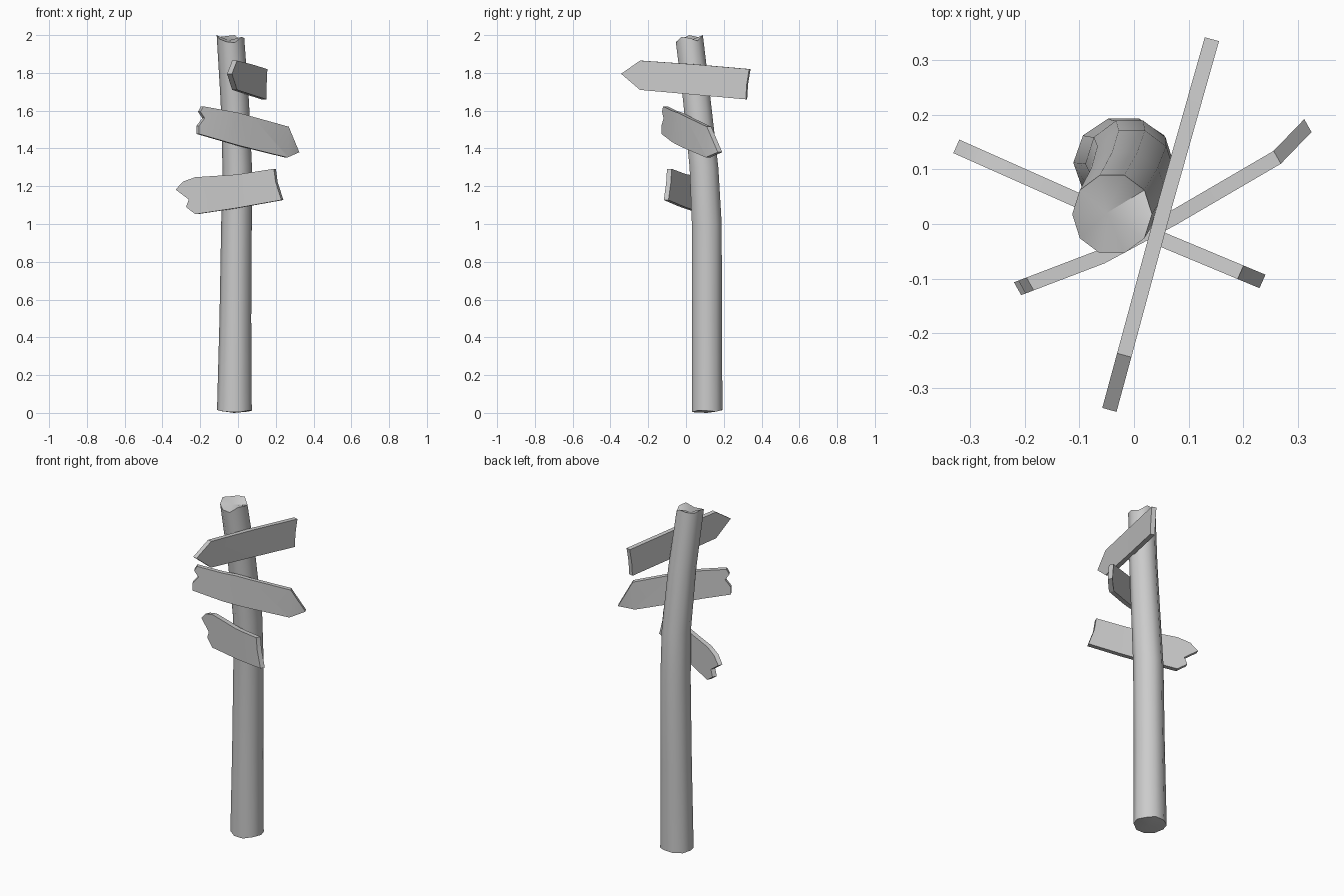
import bpy, bmesh, math
from mathutils import Vector

if "Cube" in bpy.data.objects:
    bpy.data.objects.remove(bpy.data.objects["Cube"])


def finish(name, bm, angle):
    bmesh.ops.recalc_face_normals(bm, faces=bm.faces)
    me = bpy.data.meshes.new(name)
    bm.to_mesh(me)
    bm.free()
    ob = bpy.data.objects.new(name, me)
    bpy.context.collection.objects.link(ob)
    bpy.ops.object.select_all(action='DESELECT')
    ob.select_set(True)
    bpy.context.view_layer.objects.active = ob
    bpy.ops.object.shade_smooth_by_angle(angle=math.radians(angle))
    return ob


def follow(path, u, axis):
    """Other horizontal coordinate of the path at position u."""
    other = 1 - axis
    for a, b in zip(path, path[1:]):
        if u <= b[axis] or b is path[-1]:
            t = (u - a[axis]) / (b[axis] - a[axis])
            return a[other] + t * (b[other] - a[other])


def plank(name, outline, path, axis, thick=0.027):
    """Flat outline (u, z) cut at the bends, wrapped on a path, then thickened."""
    bm = bmesh.new()
    bm.faces.new([bm.verts.new((u, 0, z)) for u, z in outline])
    for p in path[1:-1]:
        bmesh.ops.bisect_plane(bm, geom=bm.verts[:] + bm.edges[:] + bm.faces[:],
                               plane_co=(p[axis], 0, 0), plane_no=(1, 0, 0))
    d = Vector(path[-1]) - Vector(path[0])
    n = Vector((-d.y, d.x, 0)).normalized() * thick
    for v in bm.verts:
        u, w = v.co.x, follow(path, v.co.x, axis)
        v.co.x, v.co.y = (u, w) if axis == 0 else (w, u)
        v.co -= n / 2
    ext = bmesh.ops.extrude_face_region(bm, geom=bm.faces[:], use_keep_orig=True)
    bmesh.ops.translate(bm, vec=n, verts=[g for g in ext['geom']
                                          if isinstance(g, bmesh.types.BMVert)])
    return finish(name, bm, 30)


# Leaning post: rings of (z, centre x, centre y, radius x, radius y)
rings = [(0.01, -0.019, 0.112, 0.092, 0.085), (0.5, -0.014, 0.111, 0.084, 0.083),
         (1.0, -0.008, 0.11, 0.081, 0.083), (1.3, -0.004, 0.095, 0.078, 0.08),
         (1.65, -0.017, 0.058, 0.075, 0.077), (1.98, -0.04, 0.018, 0.073, 0.075)]
jag = [0.005, -0.01, 0.02, 0.015, 0.01, 0.02, 0.0, -0.015, -0.02, 0.01]
N = len(jag)
bm = bmesh.new()
loops = []
for i, (z, cx, cy, rx, ry) in enumerate(rings):
    k = {0: 0.3, len(rings) - 1: 1}.get(i, 0)
    loops.append([bm.verts.new((cx + rx * math.cos(math.tau * j / N),
                                cy + ry * math.sin(math.tau * j / N),
                                z + k * jag[j])) for j in range(N)])
for a, b in zip(loops, loops[1:]):
    for j in range(N):
        bm.faces.new((a[j], a[(j + 1) % N], b[(j + 1) % N], b[j]))
# Broken ends, fanned to a centre point
for loop, centre in ((loops[0], (-0.02, 0.11, 0.0)), (loops[-1], (-0.05, 0.02, 1.972))):
    c = bm.verts.new(centre)
    for j in range(N):
        bm.faces.new((loop[j], loop[(j + 1) % N], c))
finish("post", bm, 42)

# Top sign points to the front
plank("top_sign",
      [(-0.34, 1.795), (-0.24, 1.865), (0.05, 1.845), (0.338, 1.82),
       (0.325, 1.74), (0.32, 1.66), (0.04, 1.685), (-0.24, 1.71)],
      [(-0.045, -0.34), (0.058, 0.04), (0.143, 0.34)], 1)

# Middle sign is bent and points right, with a notched tail
plank("middle_sign",
      [(-0.19, 1.623), (0.0, 1.588), (0.262, 1.515), (0.318, 1.38), (0.255, 1.352),
       (0.0, 1.415), (-0.213, 1.477), (-0.213, 1.52), (-0.183, 1.56), (-0.205, 1.595)],
      [(-0.212, -0.118), (-0.06, -0.06), (0.07, 0.01), (0.262, 0.122), (0.318, 0.18)], 0)

# Bottom sign has a split left tip
plank("bottom_sign",
      [(-0.325, 1.182), (-0.285, 1.225), (-0.22, 1.248), (0.0, 1.262), (0.195, 1.292),
       (0.205, 1.22), (0.235, 1.127), (0.0, 1.085), (-0.22, 1.052),
       (-0.27, 1.09), (-0.255, 1.13)],
      [(-0.325, 0.142), (-0.1, 0.042), (0.06, -0.032), (0.235, -0.105)], 0)
